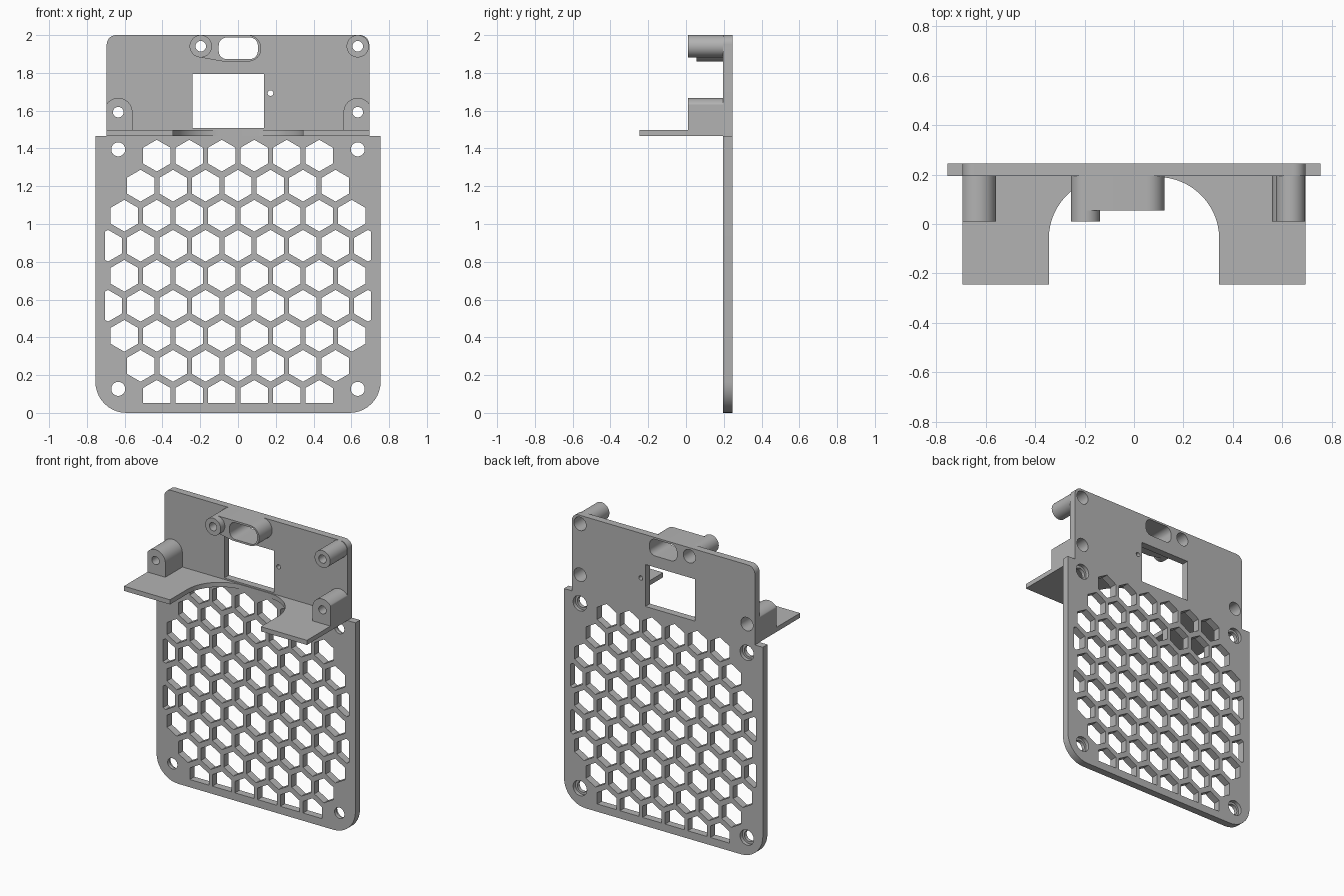
import bpy, bmesh, math
from mathutils import Vector
from mathutils.geometry import convex_hull_2d

if "Cube" in bpy.data.objects:
    bpy.data.objects.remove(bpy.data.objects["Cube"])

grey = bpy.data.materials.new("matte grey")
grey.use_nodes = True
COLOUR = (0.45, 0.45, 0.45, 1)
grey.diffuse_color = COLOUR
grey.node_tree.nodes["Principled BSDF"].inputs["Base Color"].default_value = COLOUR

FRONT, BACK = 0.195, 0.245          # faces of the main plate
BOSS_FRONT = 0.01


def arc(cx, cy, r, start=0, end=360, n=48):
    steps = n if end - start == 360 else n + 1
    angles = [math.radians(start + (end - start) * i / n) for i in range(steps)]
    return [(cx + r * math.cos(a), cy + r * math.sin(a)) for a in angles]


def rounded(x0, z0, x1, z1, bottom, top):
    """Rectangle outline with its own radius for bottom and top corners."""
    corners = [(x0, z0, 1, 1, bottom, 180), (x1, z0, -1, 1, bottom, 270),
               (x1, z1, -1, -1, top, 0), (x0, z1, 1, -1, top, 90)]
    pts = []
    for x, z, sx, sz, r, a in corners:
        pts += arc(x + sx * r, z + sz * r, r, a, a + 90, 10) if r else [(x, z)]
    return pts


def prism(name, outlines, lo, hi, axis="y", limits=()):
    """Extrude flat outlines along y (drawn in x, z) or z (drawn in x, y)."""
    def place(p):
        return (p[0], lo, p[1]) if axis == "y" else (p[0], p[1], lo)
    bm = bmesh.new()
    for outline in outlines:
        bm.faces.new([bm.verts.new(place(p)) for p in outline])
    for co, no in limits:
        bmesh.ops.bisect_plane(bm, geom=bm.verts[:] + bm.edges[:] + bm.faces[:],
                               plane_co=co, plane_no=no, clear_outer=True)
    out = bmesh.ops.extrude_face_region(bm, geom=bm.faces[:], use_keep_orig=True)
    move = Vector((0, hi - lo, 0) if axis == "y" else (0, 0, hi - lo))
    bmesh.ops.translate(bm, vec=move,
                        verts=[v for v in out["geom"] if isinstance(v, bmesh.types.BMVert)])
    bmesh.ops.recalc_face_normals(bm, faces=bm.faces)
    mesh = bpy.data.meshes.new(name)
    bm.to_mesh(mesh)
    bm.free()
    mesh.materials.append(grey)
    obj = bpy.data.objects.new(name, mesh)
    bpy.context.collection.objects.link(obj)
    return obj


def cut(targets, cutter):
    """Subtract the cutter from every target, then discard it."""
    for obj in targets:
        mod = obj.modifiers.new("cut", "BOOLEAN")
        mod.operation, mod.solver, mod.object = "DIFFERENCE", "EXACT", cutter
        bpy.context.view_layer.update()
        mesh = bpy.data.meshes.new_from_object(
            obj.evaluated_get(bpy.context.evaluated_depsgraph_get()))
        obj.modifiers.clear()
        obj.data = mesh
    bpy.data.objects.remove(cutter)


# Main plates
grille = prism("grille_plate", [rounded(-0.755, 0, 0.755, 1.465, 0.165, 0)], FRONT, BACK)
upper = prism("upper_plate", [rounded(-0.695, 1.465, 0.695, 2, 0, 0.05)], FRONT, BACK)

# Honeycomb openings, trimmed at the plate margins
PITCH, ROW = 0.172, 0.159
cells = []
for row, count in enumerate([6, 7, 8, 9, 8, 9, 8, 7, 6]):
    for i in range(count):
        x = (i - (count - 1) / 2) * PITCH
        cells.append(arc(x, 0.09 + row * ROW, 0.084, 30, 390, 6))
margins = [((0.705, 0, 0), (1, 0, 0)), ((-0.705, 0, 0), (-1, 0, 0)), ((0, 0, 0.053), (0, 0, -1))]
cut([grille], prism("cells", cells, 0.1, 0.3, limits=margins))

# Screw holes with recesses at the back
screws = [(s * 0.634, z) for s in (-1, 1) for z in (0.127, 1.395)]
cut([grille], prism("screws", [arc(x, z, 0.037) for x, z in screws], 0.1, 0.3))
cut([grille], prism("recesses", [arc(x, z, 0.052) for x, z in screws], 0.22, 0.3))

# Shelf with an arched cut-out
right_arch = arc(0.095, -0.06, 0.25, 0, 90, 24)
left_arch = arc(-0.095, -0.06, 0.25, 90, 180, 24)
shelf = prism("shelf", [[(-0.695, -0.245), (-0.345, -0.245)] + left_arch[::-1]
                        + right_arch[::-1] + [(0.345, -0.245), (0.695, -0.245),
                                              (0.695, FRONT), (-0.695, FRONT)]],
              1.465, 1.497, axis="z")

# Round bosses at the top
tops = [(-0.197, 1.941), (0.634, 1.941)]
bosses = [prism(name, [arc(x, z, 0.059)], BOSS_FRONT, FRONT + 0.01)
          for name, (x, z) in zip(("top_right_boss", "top_left_boss"), tops)]

# Domed bosses standing on the shelf, flush with the plate sides
feet = [(-0.634, 1.592), (0.634, 1.592)]
for name, (x, z) in zip(("lower_right_boss", "lower_left_boss"), feet):
    dome = arc(x, z, 0.075, 0, 180) + [(x - 0.075, 1.48), (x + 0.075, 1.48)]
    dome = [(max(-0.695, min(0.695, px)), pz) for px, pz in dome]
    bosses.append(prism(name, [dome], BOSS_FRONT, FRONT + 0.01))

# Collar round the port, blending into the top boss
points = arc(*tops[0], 0.059) + arc(-0.07, 1.93, 0.07) + arc(0.053, 1.93, 0.07)
collar = prism("port_collar", [[points[i] for i in convex_hull_2d(points)]], 0.055, FRONT + 0.01)

# Port, window and pin openings
cut([upper, collar], prism("port", [rounded(-0.102, 1.873, 0.105, 1.987, 0.042, 0.042)], -0.1, 0.3))
cut([upper], prism("window", [rounded(-0.24, 1.507, 0.137, 1.795, 0, 0)], 0.1, 0.3))
cut([upper], prism("pin", [arc(0.172, 1.693, 0.015, n=24)], 0.1, 0.3))

# Boss bores, wider from the back
cut(bosses + [collar, upper],
    prism("bores", [arc(x, z, 0.028) for x, z in tops + feet], -0.1, 0.3))
cut(bosses + [collar, upper],
    prism("wide_bores", [arc(x, z, 0.046) for x, z in tops + feet], 0.08, 0.3))

# Smooth the round walls and keep the edges sharp
bpy.ops.object.select_all(action="DESELECT")
parts = [grille, upper, shelf, collar] + bosses
for obj in parts:
    obj.select_set(True)
bpy.context.view_layer.objects.active = grille
bpy.ops.object.shade_smooth_by_angle()
